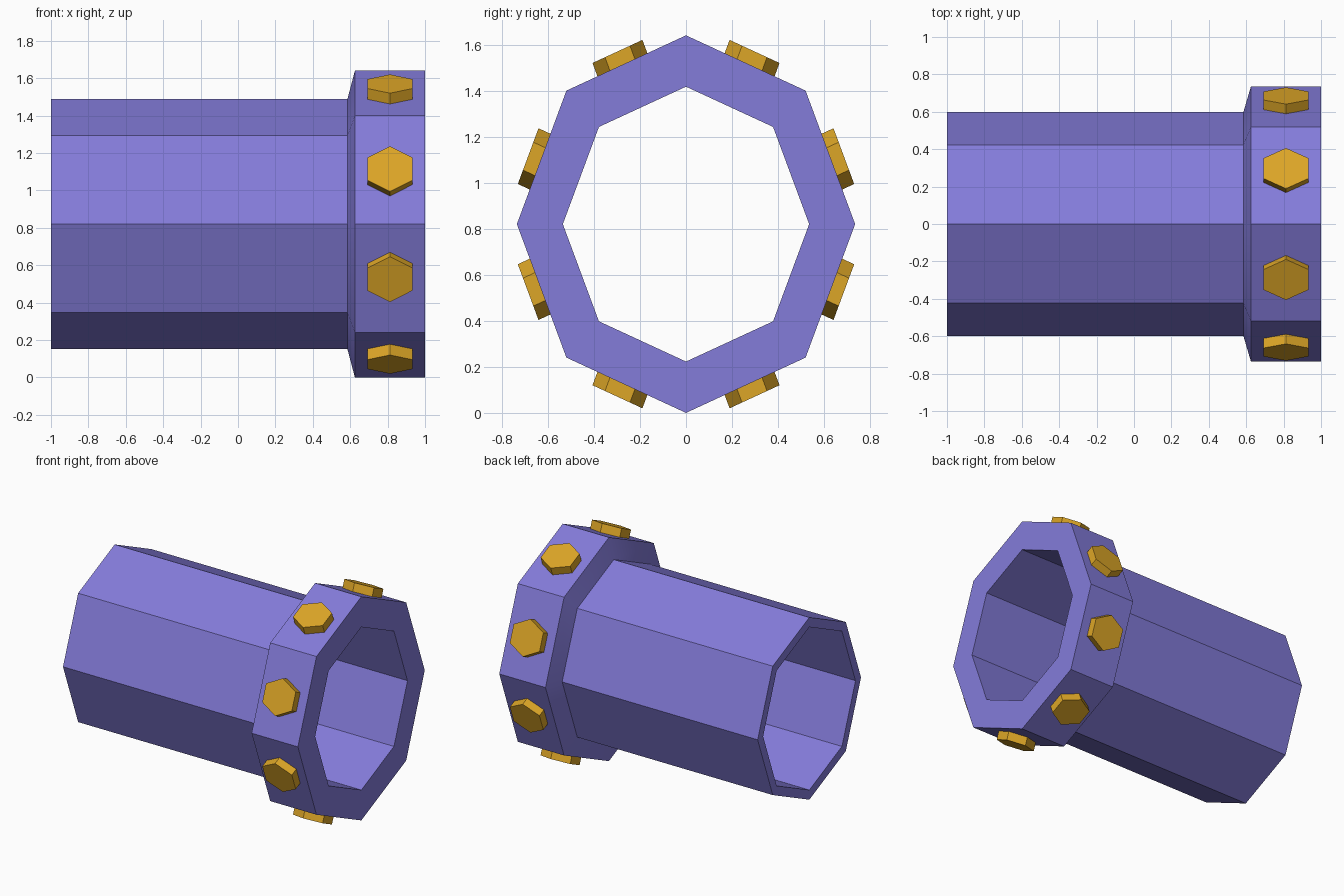
import bpy, bmesh, math

if "Cube" in bpy.data.objects:
    bpy.data.objects.remove(bpy.data.objects["Cube"])

R, YS = 0.82, 0.896          # flange radius (also centre height), sideways squash


def material(name, color):
    m = bpy.data.materials.new(name)
    m.diffuse_color = color
    m.use_nodes = True
    m.node_tree.nodes["Principled BSDF"].inputs["Base Color"].default_value = m.diffuse_color
    return m


def finish(name, bm, mat):
    bmesh.ops.recalc_face_normals(bm, faces=bm.faces[:])
    me = bpy.data.meshes.new(name)
    bm.to_mesh(me)
    bm.free()
    me.materials.append(mat)
    ob = bpy.data.objects.new(name, me)
    bpy.context.collection.objects.link(ob)
    return ob


purple = material("purple", (0.23, 0.20, 0.70, 1))
gold = material("gold", (0.72, 0.38, 0.02, 1))

# Pipe with flange: closed profile (x, radius) swept round eight sides
profile = [(-1, 0.668), (0.585, 0.668), (0.625, R), (1, R), (1, 0.597), (-1, 0.597)]
bm = bmesh.new()
rings = []
for i in range(8):
    a = i * math.pi / 4
    rings.append([bm.verts.new((x, r * math.cos(a) * YS, R + r * math.sin(a)))
                  for x, r in profile])
n = len(profile)
for i in range(8):
    p, q = rings[i], rings[(i + 1) % 8]
    for j in range(n):
        k = (j + 1) % n
        bm.faces.new((p[j], p[k], q[k], q[j]))
pipe = finish("pipe", bm, purple)
bpy.context.view_layer.objects.active = pipe
pipe.select_set(True)
bpy.ops.object.shade_smooth_by_angle(angle=math.radians(30))
pipe.select_set(False)


# Hexagonal bolt head on one flange side, mirrored into a quadrant
def bolt(name, angle, sy, sz):
    c, s = math.cos(angle), math.sin(angle)
    bm = bmesh.new()
    loops = []
    for rad in (0.72, 0.82):
        loop = []
        for i in range(6):
            h = i * math.pi / 3
            x = 0.8125 + 0.1386 * math.sin(h)
            t = -0.02 + 0.131 * math.cos(h)
            loop.append(bm.verts.new((x, sy * YS * (rad * c - t * s),
                                      R + sz * (rad * s + t * c))))
        loops.append(loop)
    lo, hi = loops
    bm.faces.new(lo)
    bm.faces.new(hi)
    for i in range(6):
        j = (i + 1) % 6
        bm.faces.new((lo[i], lo[j], hi[j], hi[i]))
    finish(name, bm, gold)


for sy in (-1, 1):
    for sz in (-1, 1):
        for kind, deg in (("side", 22.5), ("end", 67.5)):
            place = ("front" if sy < 0 else "back") + ("_lower" if sz < 0 else "_upper")
            bolt(f"bolt_{place}_{kind}", math.radians(deg), sy, sz)
